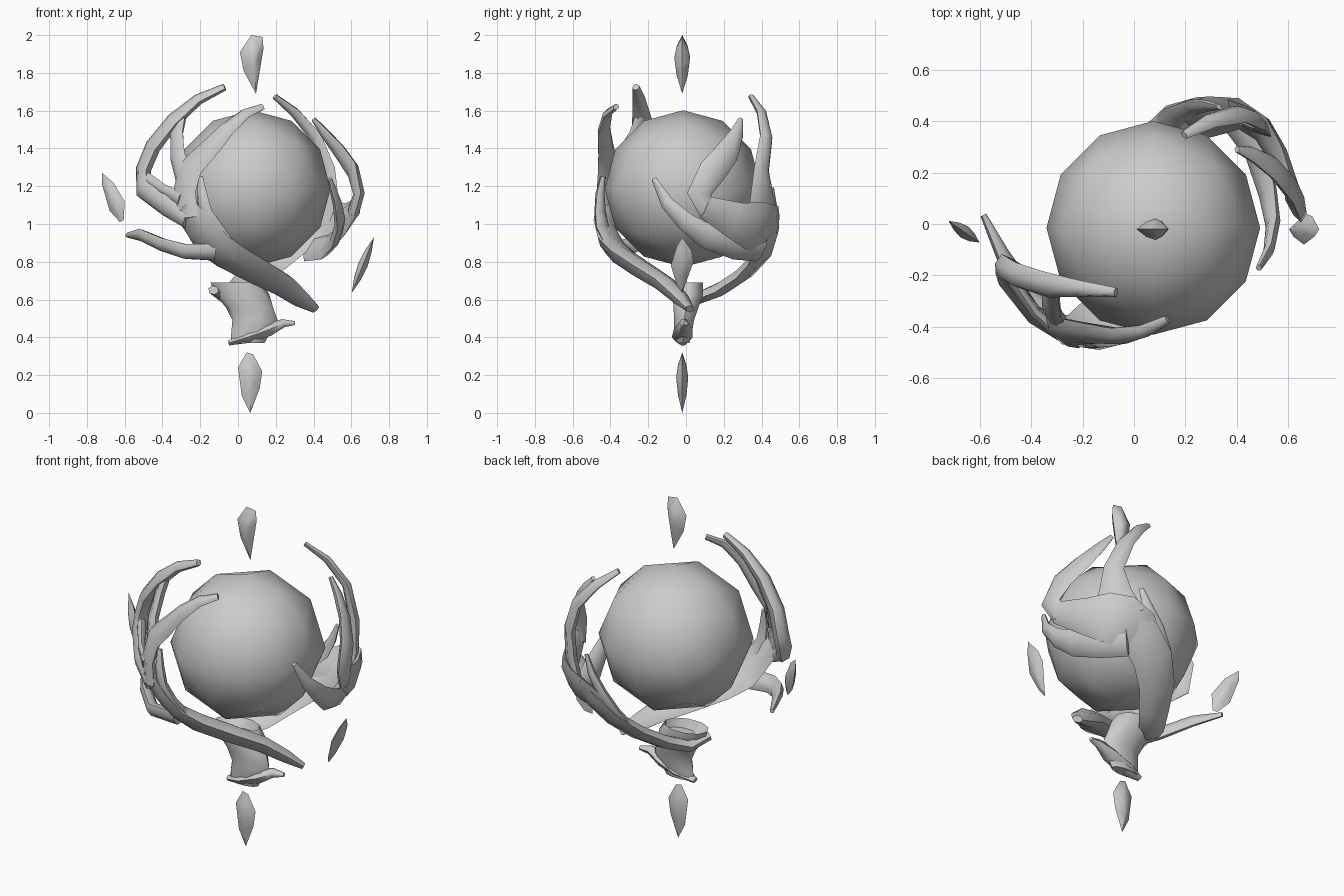
import bpy, bmesh, math
from mathutils import Vector

if "Cube" in bpy.data.objects:
    bpy.data.objects.remove(bpy.data.objects["Cube"])

CENTER = Vector((0.075, -0.015, 1.187))

grey = bpy.data.materials.new("soft_grey")
grey.use_nodes = True
grey.diffuse_color = (0.6, 0.6, 0.6, 1)
grey.node_tree.nodes["Principled BSDF"].inputs["Base Color"].default_value = (0.6, 0.6, 0.6, 1)


def finish(name, bm, angle=45):
    """Turn a bmesh into a smooth-shaded object with the shared material."""
    bmesh.ops.recalc_face_normals(bm, faces=bm.faces)
    mesh = bpy.data.meshes.new(name)
    bm.to_mesh(mesh)
    bm.free()
    mesh.materials.append(grey)
    ob = bpy.data.objects.new(name, mesh)
    bpy.context.scene.collection.objects.link(ob)
    bpy.ops.object.select_all(action='DESELECT')
    ob.select_set(True)
    bpy.context.view_layer.objects.active = ob
    bpy.ops.object.shade_smooth_by_angle(angle=math.radians(angle))


def skin(bm, rings):
    """Bridge successive vertex rings and cap both ends."""
    n = len(rings[0])
    for a, b in zip(rings, rings[1:]):
        for i in range(n):
            j = (i + 1) % n
            bm.faces.new((a[i], a[j], b[j], b[i]))
    bm.faces.new(rings[0])
    bm.faces.new(rings[-1])


def strand(name, path):
    """Flattened six-sided limb hugging the orb; path rows are x, y, z, half width, half thickness."""
    bm = bmesh.new()
    pts = [Vector(p[:3]) for p in path]
    rings = []
    for i, p in enumerate(pts):
        tangent = (pts[min(i + 1, len(pts) - 1)] - pts[max(i - 1, 0)]).normalized()
        out = p - CENTER
        out = (out - tangent * out.dot(tangent)).normalized()
        side = tangent.cross(out)
        w, t = path[i][3:]
        rings.append([bm.verts.new(p + side * w * math.cos(a) + out * t * math.sin(a))
                      for a in (k * math.pi / 3 for k in range(6))])
    skin(bm, rings)
    finish(name, bm, 60)


def crystal(name, outline, ridge):
    """Flat shard outline, bulging to a rounded ridge on both sides."""
    bm = bmesh.new()
    rim = [bm.verts.new(p) for p in outline]
    n = len(rim)
    mid = sum((Vector(p) for p in outline), Vector()) / n
    for s in (1, -1):
        lift = Vector(ridge) * s
        inner = [bm.verts.new(mid + (Vector(p) - mid) * 0.5 + lift * 0.7) for p in outline]
        tip = bm.verts.new(mid + lift)
        for i in range(n):
            j = (i + 1) % n
            bm.faces.new((rim[i], rim[j], inner[j], inner[i]))
            bm.faces.new((inner[i], inner[j], tip))
    finish(name, bm, 50)


# Central orb: eight triangular sectors, each edge split in three
bm = bmesh.new()
step = [math.sin(math.radians(30 * i)) for i in range(4)]
spots = set()
for i in range(4):
    for j in range(4 - i):
        p = (step[i], step[j], step[3 - i - j])
        for sx in (1, -1):
            for sy in (1, -1):
                for sz in (1, -1):
                    v = Vector((p[0] * sx, p[1] * sy, p[2] * sz)).normalized()
                    spots.add(tuple(round(c, 5) + 0.0 for c in v))
for s in sorted(spots):
    bm.verts.new(CENTER + Vector(s) * 0.415)
bmesh.ops.convex_hull(bm, input=bm.verts)
finish("orb", bm, 60)

# Floating shards
top = [(.07, 2.0), (.13, 1.99), (.135, 1.93), (.12, 1.84), (.095, 1.69), (.03, 1.81), (.01, 1.91)]
crystal("top_crystal", [(x, -.02, z) for x, z in top], (0, .042, 0))
low = [(.045, .32), (.08, .31), (.128, .22), (.115, .13), (.065, 0), (.02, .09), (0, .24)]
crystal("bottom_crystal", [(x, -.02, z) for x, z in low], (0, .032, 0))
right = [(-.72, 1.27), (-.66, 1.22), (-.6, 1.12), (-.605, 1.02), (-.625, 1.01), (-.68, 1.07), (-.72, 1.21)]
crystal("right_crystal", [(x, -.03 - .7 * (x + .66), z) for x, z in right], (.014, .022, 0))
left = [(-.02, .93), (.03, .86), (.04, .8), (.0, .69), (-.02, .635), (-.05, .68), (-.08, .78), (-.05, .88)]
crystal("left_crystal", [(.66 + .4 * (z - .78), y, z) for y, z in left], (.024, 0, -.01))

# Gnarled core below the orb: rows are x, y, z, radius x, radius y
bm = bmesh.new()
core = [(.02, .01, .64, .10, .06), (-.01, .01, .69, .135, .085), (.02, .01, .63, .145, .085),
        (.06, 0, .56, .125, .07), (.09, -.01, .49, .12, .055), (.07, -.015, .43, .105, .05),
        (.05, -.015, .37, .09, .035)]
skin(bm, [[bm.verts.new((x + rx * math.cos(a), y + ry * math.sin(a), z))
           for a in (k * math.pi / 5 for k in range(10))] for x, y, z, rx, ry in core])
finish("core", bm, 50)
strand("core_lower_spur", [(-.05, -.015, .37, .02, .015), (.05, -.02, .4, .055, .035),
                           (.16, -.015, .44, .05, .04), (.24, -.01, .475, .025, .025),
                           (.3, 0, .475, .012, .012)])

# Front limb and its branching fingers
strand("front_arm", [(.41, .02, .55, .03, .02), (.33, -.03, .605, .065, .04), (.23, -.11, .68, .09, .05),
                     (.1, -.22, .75, .11, .055), (-.03, -.325, .82, .12, .055),
                     (-.13, -.39, .89, .12, .045), (-.2, -.425, .98, .1, .035),
                     (-.29, -.42, 1.09, .08, .032)])
strand("front_outer_finger", [(-.27, -.43, 1.02, .05, .03), (-.39, -.35, 1.1, .06, .035),
                              (-.5, -.2, 1.18, .065, .04), (-.5, -.17, 1.29, .055, .04),
                              (-.45, -.2, 1.41, .055, .04), (-.34, -.235, 1.55, .055, .035),
                              (-.21, -.25, 1.66, .035, .028), (-.07, -.265, 1.725, .02, .018)])
strand("front_inner_finger", [(-.27, -.43, 1.03, .08, .03), (-.285, -.42, 1.17, .08, .03),
                              (-.25, -.415, 1.3, .08, .03), (-.16, -.425, 1.39, .065, .028),
                              (-.06, -.435, 1.5, .05, .025), (.04, -.415, 1.585, .034, .022),
                              (.13, -.37, 1.62, .02, .016)])
strand("front_finger_link", [(-.28, -.4, 1.22, .06, .028), (-.32, -.33, 1.36, .055, .028),
                             (-.325, -.26, 1.48, .05, .028), (-.3, -.24, 1.57, .035, .025)])
strand("front_cross_link", [(-.3, -.42, 1.13, .045, .025), (-.39, -.34, 1.18, .03, .022),
                            (-.48, -.21, 1.24, .035, .025)])
strand("front_thumb", [(-.08, -.39, .88, .08, .03), (-.13, -.44, .97, .065, .028),
                       (-.175, -.455, 1.06, .045, .025), (-.19, -.455, 1.16, .03, .022),
                       (-.2, -.44, 1.25, .016, .012)])
strand("front_little_finger", [(-.12, -.39, .85, .06, .035), (-.28, -.39, .855, .05, .035),
                               (-.4, -.28, .89, .045, .03), (-.51, -.12, .94, .04, .025),
                               (-.585, .035, .94, .014, .012)])

# Back limb: arm, broad palm wrapped around the orb, and fingers
strand("back_arm", [(-.13, -.03, .65, .035, .025), (-.06, .07, .61, .07, .035), (.02, .19, .66, .085, .04),
                    (.1, .31, .74, .1, .04), (.2, .395, .83, .11, .038), (.31, .425, .92, .11, .034),
                    (.4, .43, 1.0, .09, .03)])
strand("back_palm", [(.2, .42, .9, .06, .025), (.31, .435, .95, .11, .03), (.41, .425, .97, .14, .03),
                     (.5, .365, .99, .135, .03), (.565, .26, 1.02, .1, .03), (.625, .1, 1.09, .06, .028)])
strand("back_tall_finger", [(.42, .42, 1.0, .11, .028), (.47, .4, 1.14, .09, .028),
                            (.475, .4, 1.29, .055, .028), (.41, .425, 1.46, .045, .026),
                            (.3, .4, 1.59, .034, .022), (.195, .345, 1.675, .018, .014)])
strand("back_hooked_finger", [(.61, .12, 1.06, .05, .03), (.64, .07, 1.16, .065, .03),
                              (.61, .14, 1.28, .075, .028), (.54, .22, 1.38, .065, .026),
                              (.46, .27, 1.48, .038, .022), (.4, .29, 1.555, .014, .012)])
strand("back_side_finger", [(.38, .4, .87, .08, .03), (.47, .28, .88, .08, .03),
                            (.52, .12, .93, .07, .028), (.54, 0, 1.01, .052, .026),
                            (.525, -.1, 1.11, .036, .022), (.485, -.17, 1.24, .014, .012)])
strand("back_thumb", [(.13, .36, .78, .07, .03), (.17, .425, .88, .06, .028), (.23, .455, .99, .045, .025),
                      (.29, .46, 1.09, .03, .02), (.33, .455, 1.19, .014, .01)])
